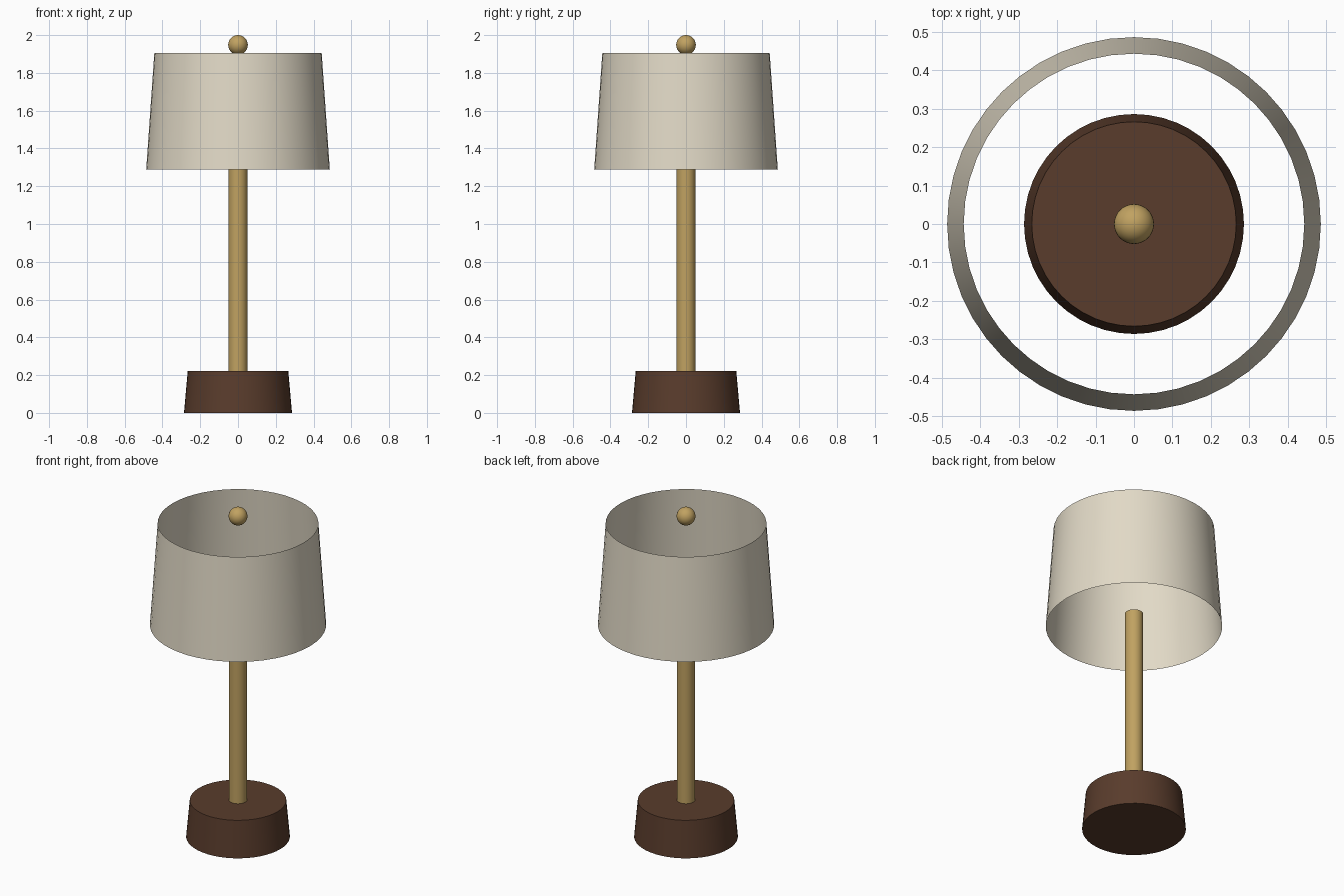
import bpy

if "Cube" in bpy.data.objects:
    bpy.data.objects.remove(bpy.data.objects["Cube"])


def material(name, rgb):
    mat = bpy.data.materials.new(name)
    mat.diffuse_color = (*rgb, 1)
    mat.use_nodes = True
    mat.node_tree.nodes["Principled BSDF"].inputs["Base Color"].default_value = mat.diffuse_color
    return mat


def finish(name, mat):
    obj = bpy.context.object
    obj.name = name
    obj.data.materials.append(mat)
    bpy.ops.object.shade_smooth_by_angle()
    return obj


def tapered(name, r_bottom, r_top, z0, z1, mat, cap='NGON'):
    bpy.ops.mesh.primitive_cone_add(
        vertices=48, radius1=r_bottom, radius2=r_top, depth=z1 - z0,
        end_fill_type=cap, location=(0, 0, (z0 + z1) / 2))
    return finish(name, mat)


wood = material("dark_wood", (0.10, 0.045, 0.025))
brass = material("brass", (0.53, 0.36, 0.12))
fabric = material("cream_fabric", (0.76, 0.70, 0.57))

# Tapered wooden foot
tapered("base", 0.286, 0.266, 0, 0.222, wood)
# Brass pole, ending just inside the shade
tapered("pole", 0.05, 0.05, 0.222, 1.37, brass)
# Thin shade, open at both ends
tapered("shade", 0.486, 0.443, 1.288, 1.906, fabric, cap='NOTHING')
# Ball above the shade
bpy.ops.mesh.primitive_uv_sphere_add(segments=32, ring_count=16, radius=0.052,
                                     location=(0, 0, 1.948))
finish("finial", brass)
